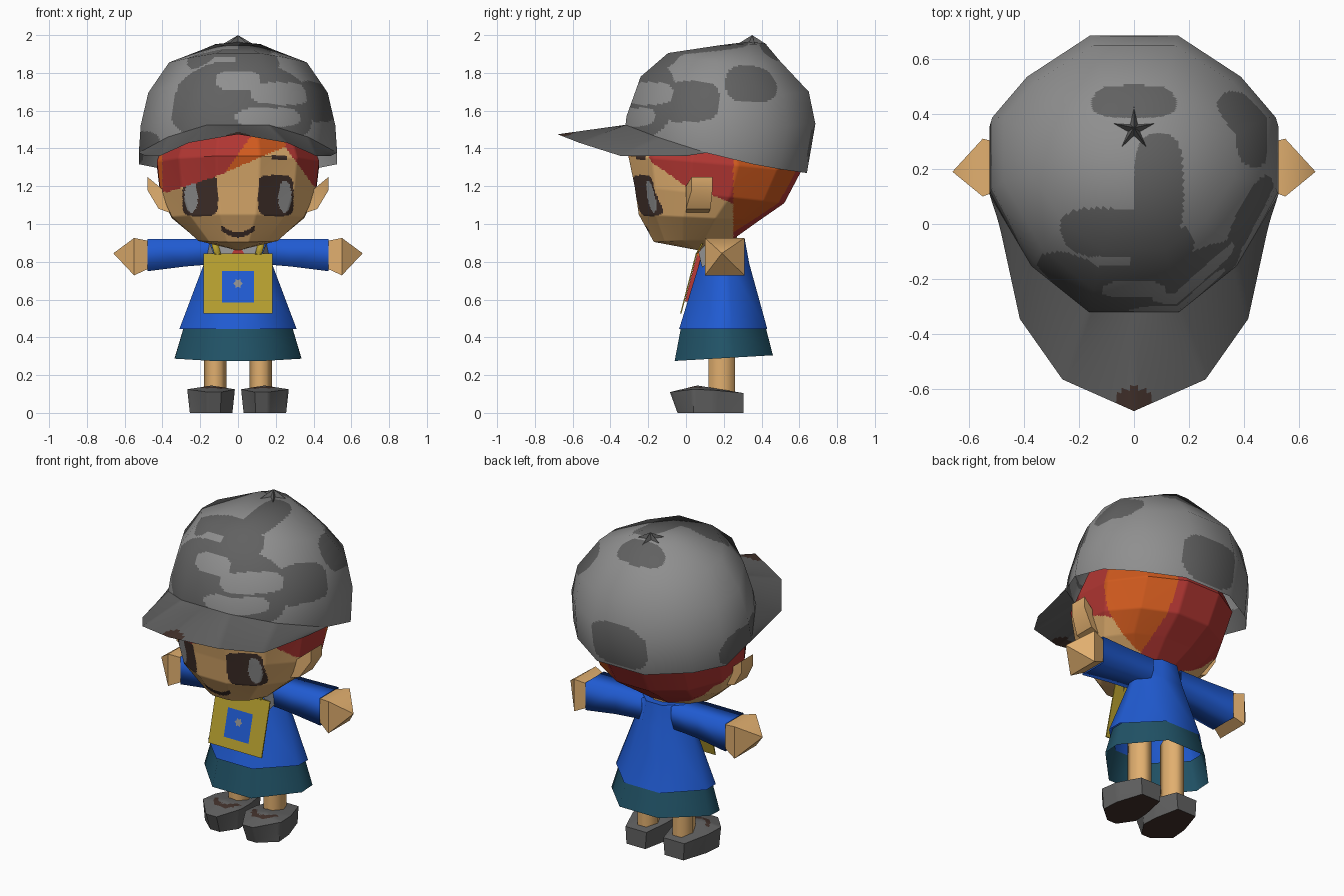
import bpy, bmesh, math
from mathutils import Vector

if "Cube" in bpy.data.objects:
    bpy.data.objects.remove(bpy.data.objects["Cube"])

COLOURS = {
    "skin": (225, 175, 111), "blue_cloth": (32, 91, 210), "teal_cloth": (33, 83, 103),
    "yellow": (182, 159, 47), "red_hair": (177, 54, 50), "orange_hair": (208, 90, 30),
    "light_grey": (143, 143, 143), "dark_grey": (97, 97, 97), "dark_brown": (66, 49, 43),
}
SKIN, BLUE, TEAL, YELLOW, RED, ORANGE, LIGHT, DARK, BROWN = range(9)
MATS = []
for n, c in COLOURS.items():
    m = bpy.data.materials.new(n)
    m.diffuse_color = [((v / 255 + 0.055) / 1.055) ** 2.4 for v in c] + [1]
    m.use_nodes = True
    m.node_tree.nodes["Principled BSDF"].inputs["Base Color"].default_value = m.diffuse_color
    MATS.append(m)


def polygon(n):
    """Regular polygon with flat sides on the axes, scaled to reach 1."""
    k = math.cos(math.pi / n)
    angles = [(i + .5) * 2 * math.pi / n for i in range(n)]
    return [(math.sin(a) / k, math.cos(a) / k) for a in angles]


def symmetric(half):
    """Closed outline from its right half, listed back to front."""
    return half + [(-x, y) for x, y in reversed(half)]


ROUND = symmetric([(.27, 1), (.73, .73), (1, .27), (1, -.27), (.73, -.73), (.27, -1)])
CAP = symmetric([(.31, 1), (.755, .70), (1, .405), (1, -.11), (.71, -.65), (.31, -1)])
GOWN = symmetric([(.4, 1), (1, .2), (1, -.2), (.4, -1)])


def ring_z(shape, w, yf, yb, zf, zb, sag=0, cx=0):
    """Level or tilted ring: half width, front and back y, front and back z."""
    out = []
    for a, b in shape:
        t = (b + 1) / 2
        out.append((cx + a * w, yf + (yb - yf) * t, zf + (zb - zf) * t - sag * (1 - b * b)))
    return out


def ring_x(n, x, y0, y1, z0, z1):
    return [(x, (y0 + y1) / 2 + a * (y1 - y0) / 2, (z0 + z1) / 2 + b * (z1 - z0) / 2)
            for a, b in polygon(n)]


def finish(name, bm, mat, rule=None, cuts=0, mirror=False, angle=40, solid=0, dome=None):
    bmesh.ops.recalc_face_normals(bm, faces=bm.faces[:])
    if cuts:
        bmesh.ops.subdivide_edges(bm, edges=bm.edges[:], cuts=cuts, use_grid_fill=True)
    bm.normal_update()
    me = bpy.data.meshes.new(name)
    for i in (range(9) if rule else [mat]):
        me.materials.append(MATS[i])
    for f in bm.faces:
        f.material_index = rule(f.calc_center_median(), f.normal) if rule else 0
    bm.to_mesh(me)
    bm.free()
    me.shade_smooth()
    if dome:  # rounded shading over flat panels
        c, r = dome
        me.normals_split_custom_set_from_vertices(
            [Vector([(v.co[k] - c[k]) / r[k] ** 2 for k in range(3)]).normalized()
             for v in me.vertices])
    else:
        me.set_sharp_from_angle(angle=math.radians(angle))
    ob = bpy.data.objects.new(name, me)
    bpy.context.collection.objects.link(ob)
    if solid:
        ob.modifiers.new("thickness", 'SOLIDIFY').thickness = solid
    if mirror:
        ob.modifiers.new("mirror", 'MIRROR')
    return ob


def loft(name, rings, mat, ends=(False, False), **kw):
    """Skin a row of rings; a ring with one point closes to a tip."""
    bm = bmesh.new()
    vs = [[bm.verts.new(p) for p in r] for r in rings]
    for a, b in zip(vs, vs[1:]):
        n = max(len(a), len(b))
        for i in range(n):
            j = (i + 1) % n
            if len(a) == 1:
                bm.faces.new((a[0], b[j], b[i]))
            elif len(b) == 1:
                bm.faces.new((a[i], a[j], b[0]))
            else:
                bm.faces.new((a[i], a[j], b[j], b[i]))
    if ends[0]:
        bm.faces.new(vs[0])
    if ends[1]:
        bm.faces.new(vs[-1])
    return finish(name, bm, mat, **kw)


def plate(name, pts, mat, **kw):
    bm = bmesh.new()
    bm.faces.new([bm.verts.new(p) for p in pts])
    return finish(name, bm, mat, **kw)


def inside(p, blobs):
    return any(sum(abs((p[k] - b[k]) / b[k + 3]) ** 3 for k in range(3)) < 1 for b in blobs)


# Head: skin with painted hair, eyes, brow and mouth
def fringe(x):
    pts = [(-.6, 1.15), (-.37, 1.17), (-.12, 1.25), (.25, 1.41), (.40, 1.2), (.6, 1.2)]
    for (x0, z0), (x1, z1) in zip(pts, pts[1:]):
        if x <= x1:
            return z0 + (z1 - z0) * (x - x0) / (x1 - x0)
    return 1.2


def head_paint(p, n):
    x, y, z, ax = p.x, p.y, p.z, abs(p.x)
    if y > .25:
        return ORANGE if x > .16 else RED
    if y > .02:
        return RED if z > 1.2 - .4 * (y - .02) else SKIN
    if z > fringe(x):
        return ORANGE if -.085 + (z - 1.25) * .71 < x < .25 or x < -.4 else RED
    if abs((ax - .2) / .094) ** 5 + abs((z - 1.15) / .108) ** 5 < 1:
        return LIGHT if ((ax - .248) / .036) ** 2 + ((z - 1.145) / .085) ** 2 < 1 else BROWN
    if ax < .088 and y < 0 and abs(z - .942 - 5 * x * x) < .014:
        return BROWN
    if abs(x - .22) < .04 and abs(z - 1.352) < .011:
        return BROWN
    return SKIN


loft("head", [[(0, .07, .86)], ring_z(ROUND, .21, -.17, .25, .905, .92),
              ring_z(ROUND, .35, -.25, .39, 1.05, 1.02), ring_z(ROUND, .41, -.272, .52, 1.2, 1.11),
              ring_z(ROUND, .43, -.305, .61, 1.36, 1.28), ring_z(ROUND, .36, -.18, .5, 1.55, 1.5)],
     SKIN, ends=(False, True), rule=head_paint, cuts=21)
loft("ears", [ring_x(4, .36, 0, .12, 1.06, 1.15), ring_x(4, .42, 0, .13, 1.08, 1.20),
              ring_x(4, .48, .03, .14, 1.18, 1.25)], SKIN, ends=(True, True), mirror=True)

# Cap crown with camouflage patches
PATCHES = [(0, .45, 1.93, .16, .065, .1), (.09, .13, 1.93, .09, .2, .12),
           (-.1, -.03, 1.88, .17, .09, .1), (.1, -.1, 1.88, .12, .1, .1),
           (.0, -.3, 1.66, .40, .25, .21), (.25, -.25, 1.66, .2, .2, .2),
           (.45, .01, 1.65, .22, .17, .11), (.45, .35, 1.745, .18, .14, .1),
           (0, .68, 1.42, .19, .15, .14), (-.5, .13, 1.39, .12, .26, .1)]
GAPS = [(0, -.2, 1.76, .12, .3, .05), (.24, -.2, 1.69, .18, .15, .06),
        (.17, -.3, 1.565, .18, .2, .05)]
RIM = ring_z(CAP, .525, -.32, .64, 1.525, 1.27, .035)
loft("cap_crown", [RIM, ring_z(CAP, .515, -.315, .685, 1.57, 1.53, .03),
                   ring_z(CAP, .475, -.24, .65, 1.78, 1.70, .05),
                   ring_z(CAP, .365, -.095, .5, 1.905, 1.86, .03),
                   ring_z(CAP, .12, .17, .42, 1.945, 1.955), [(0, .33, 1.965)]], LIGHT, cuts=17,
     dome=((0, .18, 1.42), (.52, .5, .55)),
     rule=lambda p, n: DARK if inside(p, PATCHES) and not inside(p, GAPS) else LIGHT)

# Cap brim joined to the crown rim, mirrored from its right half
inner = RIM[3:6] + [(0, -.32, 1.525)]
outer = [(.49, .0, 1.36), (.415, -.345, 1.36), (.26, -.565, 1.43), (0, -.68, 1.475)]
bm = bmesh.new()
vi, vo = [bm.verts.new(p) for p in inner], [bm.verts.new(p) for p in outer]
for i in range(3):
    bm.faces.new((vi[i], vo[i], vo[i + 1], vi[i + 1]))
finish("cap_brim", bm, DARK, cuts=15, mirror=True,
       rule=lambda p, n: BROWN if p.y < -.59 - p.x * .3 and p.x < .07 else DARK)

# Star button on the cap
star = []
for i in range(10):
    r, a = (.088, .03)[i % 2], math.pi / 2 + i * math.pi / 5
    star.append((r * math.cos(a), .34 + r * math.sin(a), 1.95))
loft("cap_button", [star, [(0, .35, 2.0)]], DARK, ends=(True, False), angle=10)

# Body and clothes
OCT = polygon(8)
loft("neck", [ring_z(OCT, .08, .12, .27, .82, .82), ring_z(OCT, .08, .12, .27, .95, .95)], SKIN)
loft("shirt", [ring_z(GOWN, .31, -.036, .43, .445, .445), ring_z(GOWN, .18, .07, .335, .79, .79),
               ring_z(GOWN, .14, .1, .31, .925, .925)], BLUE, ends=(False, True), angle=75)
loft("skirt", [ring_z(GOWN, .335, -.06, .46, .275, .305), ring_z(GOWN, .285, -.025, .42, .46, .46)],
     TEAL, angle=75)
loft("sleeves", [ring_x(4, .1, .12, .29, .79, .92), ring_x(4, .28, .12, .29, .775, .92),
                 ring_x(4, .48, .12, .30, .75, .92)], BLUE, mirror=True, angle=100)
loft("hands", [ring_x(4, .47, .13, .29, .765, .91), ring_x(4, .55, .10, .31, .728, .926),
               [(.66, .19, .845)]], SKIN, ends=(True, False), mirror=True, angle=50)

# Legs and shoes
HEX = polygon(6)
loft("legs", [ring_z(HEX, .052, .12, .26, z, z, cx=.12) for z in (.1, .5)], SKIN, mirror=True,
     angle=70)


def shoe_paint(p, n):
    if n.z < -.7:
        return BROWN
    d = math.hypot((p.x - .13) / .09, (p.y - .12) / .12)
    return BROWN if n.z > .6 and p.y < .09 and .72 < d < 1 else DARK


def shoe_outline(s, toe, zs):
    pts = [(.06, .305), (.20, .305), (.255, .15), (.265, .04), (.16, toe), (.09, toe), (.02, .05),
           (.025, .15)]
    return [(.14 + (x - .14) * s, y, z) for (x, y), z in zip(pts, zs)]


loft("shoes", [shoe_outline(.92, -.045, [0] * 8),
               shoe_outline(1.03, -.085, [.105, .105, .12, .125, .11, .11, .125, .12]),
               [(.14, .06, .145)]], DARK, ends=(True, False), mirror=True, cuts=7,
     rule=shoe_paint, angle=50)


# Satchel hanging on the chest, following the slope of the shirt
def chest(x, z, off=0):
    return (x, .06 - (.845 - z) * .26 - off, z)


def panel(x, z0, z1, off):
    return [chest(-x, z0, off), chest(x, z0, off), chest(x, z1, off), chest(-x, z1, off)]


loft("satchel", [panel(.183, .525, .845, .008), panel(.183, .525, .845, .001)], YELLOW,
     ends=(True, True))
plate("satchel_pocket", panel(.085, .584, .75, .011), BLUE)
plate("satchel_button", [chest(r * math.cos(i * math.pi / 6), .685 + r * math.sin(i * math.pi / 6), .014)
                         for i in range(12) for r in [(.027, .017)[i % 2]]], LIGHT)
plate("straps", [(.09, .05, .84), (.125, .05, .84), (.15, .10, .93), (.115, .10, .93)], YELLOW,
      mirror=True, solid=.008)

# Collar and the tie behind the satchel
plate("collar", [(-.1, .06, .83), (.1, .06, .83), (.12, .09, .927), (-.12, .09, .927)], LIGHT)
plate("collar_sides", [(.13, .066, .85), (.15, .085, .77), (.17, .13, .80), (.15, .11, .9)],
      LIGHT, mirror=True)
tie = [(0, .9), (-.04, .83), (-.05, .59), (.05, .59), (.04, .83)]
loft("tie", [[chest(x, z, 0) for x, z in tie], [chest(x, z, -.045) for x, z in tie]],
     ORANGE, ends=(True, True), rule=lambda p, n: ORANGE if p.z > .84 else RED)
